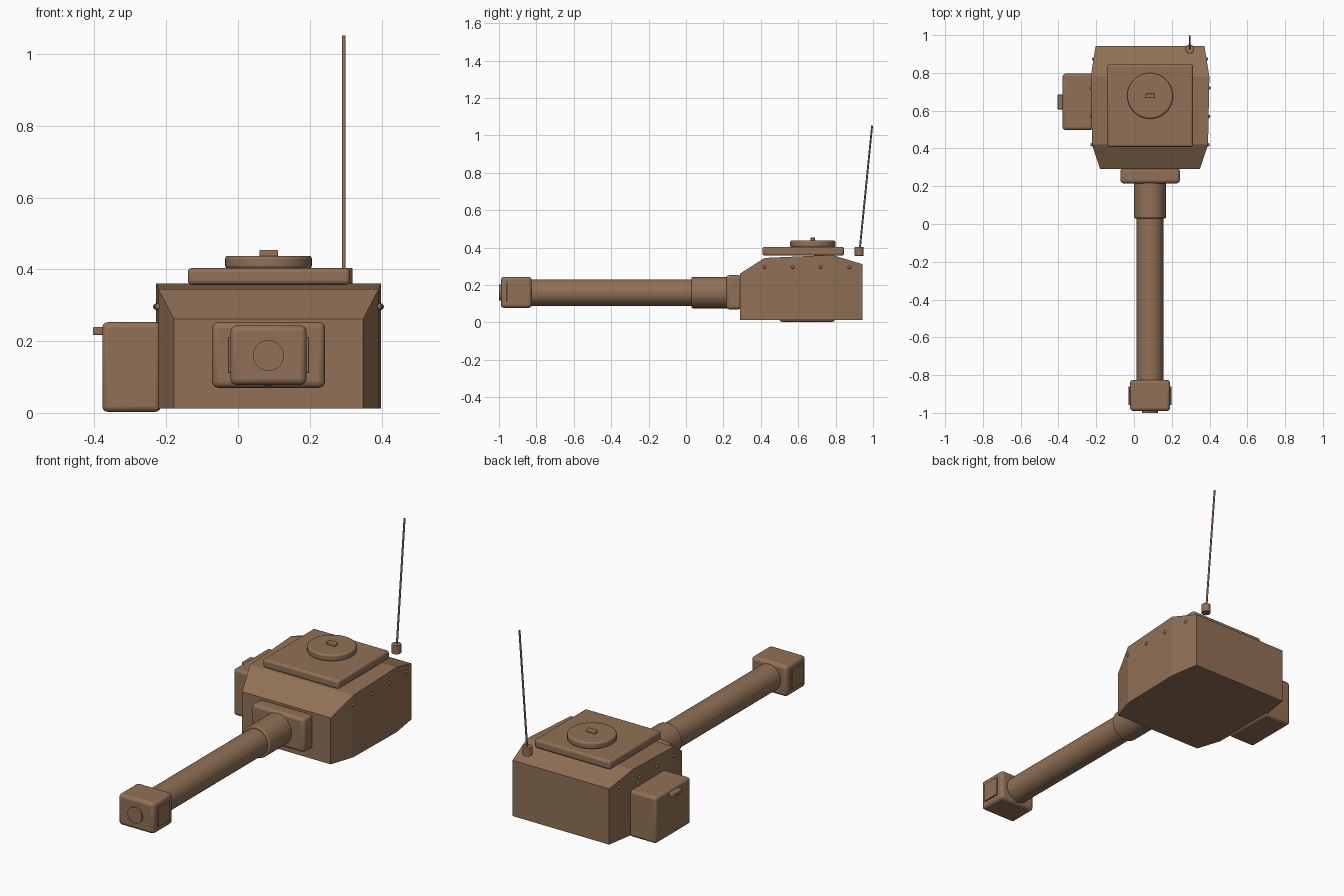
import bpy, bmesh, math
from mathutils import Vector

if "Cube" in bpy.data.objects:
    bpy.data.objects.remove(bpy.data.objects["Cube"])

CX, GUN_Z = 0.085, 0.16      # turret centre line and gun axis height

paint = bpy.data.materials.new("brown_paint")
paint.diffuse_color = (0.283, 0.165, 0.093, 1)
paint.use_nodes = True
paint.node_tree.nodes["Principled BSDF"].inputs["Base Color"].default_value = paint.diffuse_color


def finish(name, bm, bevel=0.0, smooth=True, segments=3):
    bmesh.ops.recalc_face_normals(bm, faces=bm.faces)
    me = bpy.data.meshes.new(name)
    bm.to_mesh(me)
    bm.free()
    ob = bpy.data.objects.new(name, me)
    bpy.context.collection.objects.link(ob)
    me.materials.append(paint)
    if bevel:
        mod = ob.modifiers.new("rounded_edges", 'BEVEL')
        mod.width = bevel
        mod.segments = segments
        mod.limit_method = 'ANGLE'
    if smooth:
        bpy.ops.object.select_all(action='DESELECT')
        ob.select_set(True)
        bpy.context.view_layer.objects.active = ob
        bpy.ops.object.shade_smooth_by_angle(angle=math.radians(35))
    return ob


def box(name, lo, hi, bevel=0.0):
    bm = bmesh.new()
    bmesh.ops.create_cube(bm, size=1)
    lo, hi = Vector(lo), Vector(hi)
    for v in bm.verts:
        v.co = Vector([(a + b) / 2 + c * (b - a) for a, b, c in zip(lo, hi, v.co)])
    return finish(name, bm, bevel)


def rod(name, start, end, radius, bevel=0.0, sides=32):
    start, end = Vector(start), Vector(end)
    axis = end - start
    bm = bmesh.new()
    bmesh.ops.create_cone(bm, cap_ends=True, segments=sides, radius1=radius,
                          radius2=radius, depth=axis.length)
    turn = axis.to_track_quat('Z', 'Y').to_matrix().to_4x4()
    bmesh.ops.transform(bm, matrix=turn, verts=bm.verts)
    bmesh.ops.translate(bm, vec=(start + end) / 2, verts=bm.verts)
    return finish(name, bm, bevel)


# Turret shell lofted along y: (y, half width, roof height)
stations = [(0.29, 0.264, 0.262), (0.42, 0.307, 0.345),
            (0.78, 0.314, 0.361), (0.943, 0.288, 0.312)]
bm = bmesh.new()
rings = [[bm.verts.new((CX + sx * w, y, z))
          for sx, z in ((-1, 0.012), (1, 0.012), (1, top), (-1, top))]
         for y, w, top in stations]
for a, b in zip(rings, rings[1:]):
    for i in range(4):
        j = (i + 1) % 4
        bm.faces.new((a[i], a[j], b[j], b[i]))
bm.faces.new(rings[0])
bm.faces.new(rings[-1])
finish("turret_shell", bm, smooth=False)


def half_width(y):
    for (y0, w0, _), (y1, w1, _) in zip(stations, stations[1:]):
        if y0 <= y <= y1:
            return w0 + (w1 - w0) * (y - y0) / (y1 - y0)


# Rivets along both flanks
for side, label in ((-1, "left"), (1, "right")):
    for y in (0.42, 0.57, 0.72, 0.873):
        bm = bmesh.new()
        bmesh.ops.create_uvsphere(bm, u_segments=12, v_segments=8, radius=0.009)
        bmesh.ops.translate(bm, vec=(CX + side * half_width(y), y, 0.296), verts=bm.verts)
        finish(label + "_rivet", bm)

# Roof plate, round hatch and its handle
box("roof_plate", (-0.14, 0.408, 0.357), (0.312, 0.845, 0.404), 0.012)
rod("hatch", (CX, 0.678, 0.402), (CX, 0.678, 0.438), 0.121, 0.009, 48)
box("hatch_handle", (0.06, 0.666, 0.436), (0.112, 0.69, 0.454), 0.004)

# Storage box on the left flank
box("side_box", (-0.378, 0.498, 0.003), (-0.215, 0.796, 0.253), 0.015)
box("side_box_handle", (-0.404, 0.607, 0.217), (-0.37, 0.685, 0.24), 0.004)

# Gun: mantlet, sleeve, barrel
box("mantlet", (-0.072, 0.215, 0.07), (0.243, 0.295, 0.253), 0.017)
rod("barrel_sleeve", (CX, 0.03, GUN_Z), (CX, 0.225, GUN_Z), 0.084, 0.006, 40)
rod("barrel", (CX, -0.84, GUN_Z), (CX, 0.04, GUN_Z), 0.071, 0, 40)

# Muzzle brake with side ports and bore disc
box("muzzle_brake", (-0.021, -0.99, 0.078), (0.191, -0.825, 0.244), 0.017)
box("muzzle_side_ports", (-0.028, -0.959, 0.111), (0.198, -0.86, 0.212), 0.002)
rod("muzzle_bore", (CX, -1.0, GUN_Z), (CX, -0.97, GUN_Z), 0.043)

# Raked aerial
rod("aerial_base", (0.295, 0.926, 0.356), (0.295, 0.926, 0.404), 0.024, 0.003, 24)
rod("aerial", (0.295, 0.929, 0.39), (0.295, 0.995, 1.052), 0.005, 0, 12)
